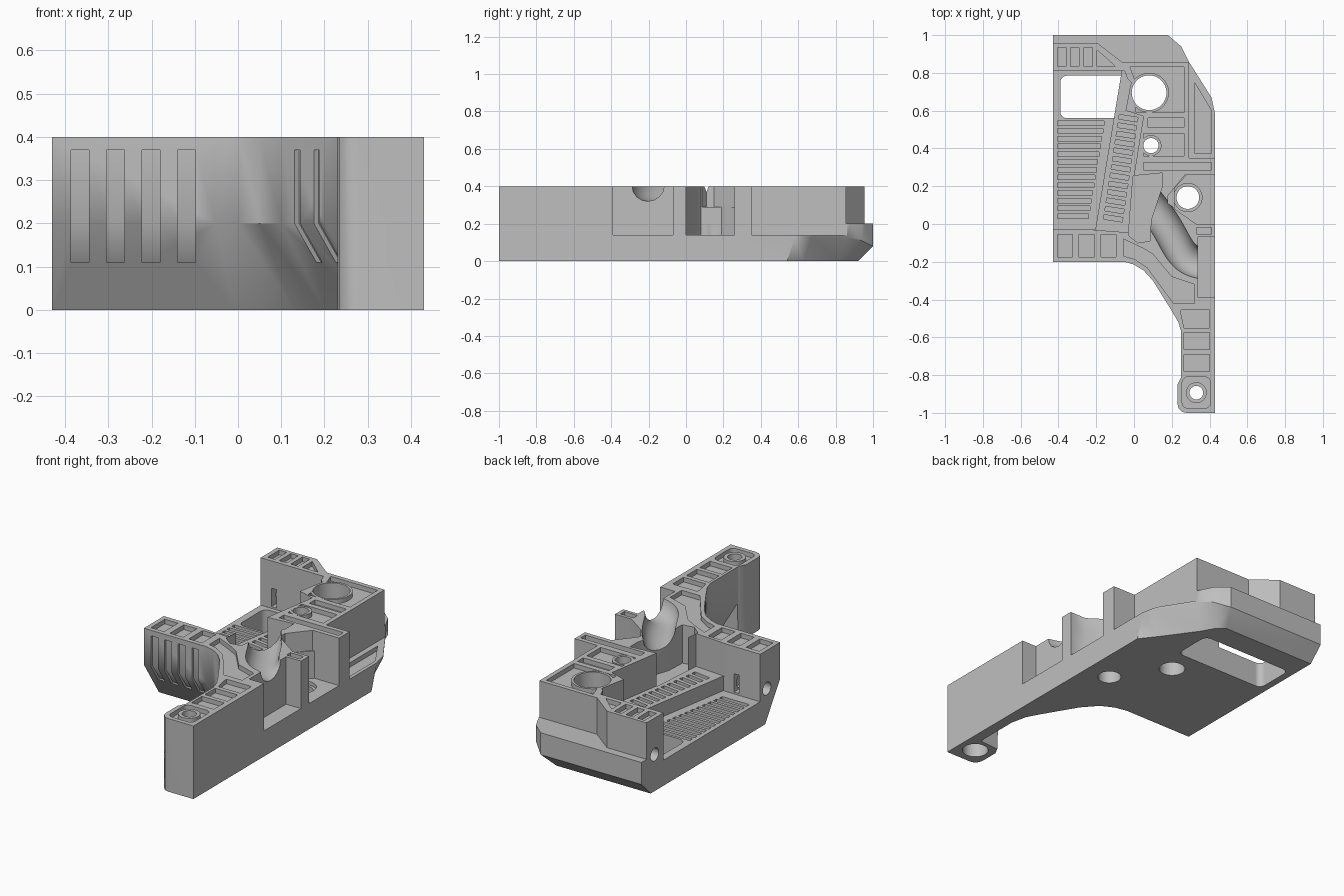
import bpy, bmesh, math
from mathutils import Matrix, Vector

cube = bpy.data.objects.get("Cube")
if cube:
    bpy.data.objects.remove(cube, do_unlink=True)

grey = bpy.data.materials.new("plain grey")
grey.use_nodes = True
grey.diffuse_color = (.52, .52, .52, 1)
grey.node_tree.nodes["Principled BSDF"].inputs["Base Color"].default_value = (.52, .52, .52, 1)


def new_object(name, bm):
    bmesh.ops.recalc_face_normals(bm, faces=bm.faces)
    mesh = bpy.data.meshes.new(name)
    bm.to_mesh(mesh)
    bm.free()
    ob = bpy.data.objects.new(name, mesh)
    bpy.context.collection.objects.link(ob)
    return ob


def prism(bm, points, low, high, matrix=None):
    """Extrude a flat outline from low to high."""
    bottom = [bm.verts.new((x, y, low)) for x, y in points]
    top = [bm.verts.new((x, y, high)) for x, y in points]
    bm.faces.new(bottom[::-1])
    bm.faces.new(top)
    count = len(points)
    for i in range(count):
        j = (i + 1) % count
        bm.faces.new((bottom[i], bottom[j], top[j], top[i]))
    if matrix:
        bmesh.ops.transform(bm, matrix=matrix, verts=bottom + top)


def rect(left, right, front, back):
    return [(left, front), (right, front), (right, back), (left, back)]


def circle(x, y, radius, sides=40):
    angles = [math.tau * i / sides for i in range(sides)]
    return [(x + radius * math.cos(a), y + radius * math.sin(a)) for a in angles]


def rounded(left, right, front, back, radius):
    corners = ((right - radius, back - radius), (left + radius, back - radius),
               (left + radius, front + radius), (right - radius, front + radius))
    return [(cx + radius * math.cos(a), cy + radius * math.sin(a))
            for q, (cx, cy) in enumerate(corners)
            for a in [math.pi / 2 * (q + step / 6) for step in range(7)]]


def combine(target, tool, operation):
    """Apply a boolean to the target and drop the helper."""
    tool.hide_render = True
    mod = target.modifiers.new(operation.lower(), "BOOLEAN")
    mod.operation = operation
    mod.solver = "EXACT"
    mod.object = tool
    bpy.context.view_layer.update()
    graph = bpy.context.evaluated_depsgraph_get()
    result = bpy.data.meshes.new_from_object(target.evaluated_get(graph))
    target.modifiers.clear()
    target.data = result
    bpy.data.objects.remove(tool, do_unlink=True)


def shape(target, outlines, low, high, operation="DIFFERENCE", matrix=None):
    bm = bmesh.new()
    for points in outlines:
        prism(bm, points, low, high, matrix)
    combine(target, new_object("helper", bm), operation)


# Housing body: top x, top y, bottom x, bottom y, height where the undercut starts
outline = [
    (-.43, 1, -.43, .92, .08), (-.43, -.2, -.43, -.07, .2), (-.05, -.2, -.01, -.07, .2),
    (0, -.215, .06, -.085, .2), (.05, -.245, .13, -.12, .2), (.1, -.3, .2, -.2, .2),
    (.2, -.46, .31, -.385, .2), (.235, -.52, .35, -.46, .2), (.25, -.57, .37, -.55, .2),
    (.25, -.8, .37, -.8, .2), (.25, -.81, .25, -.81, .2), (.23, -.85, .23, -.85, .2),
    (.23, -.95, .23, -.95, .2), (.235, -.975, .235, -.975, .2), (.255, -.995, .255, -.995, .2),
    (.28, -1, .28, -1, .2), (.43, -1, .43, -1, .2),
    (.43, .58, .43, .54, .12), (.41, .67, .36, .63, .13), (.29, .86, .23, .81, .13),
    (.25, .94, .19, .88, .11), (.18, 1, .14, .92, .08)]
bm = bmesh.new()
rings = [[bm.verts.new((p[2], p[3], 0)) for p in outline],
         [bm.verts.new((p[0], p[1], p[4])) for p in outline],
         [bm.verts.new((p[0], p[1], .4)) for p in outline]]
bm.faces.new(rings[0][::-1])
bm.faces.new(rings[2])
walls = []
for low, high in zip(rings, rings[1:]):
    for i in range(len(outline)):
        j = (i + 1) % len(outline)
        walls.append(bm.faces.new((low[i], low[j], high[j], high[i])))
bmesh.ops.triangulate(bm, faces=walls)
housing = new_object("housing", bm)

# Large steps: left floor, slanted shelf, middle bay, right recesses, back ledge
steps = [
    (.14, [(-.6, -.025), (-.205, -.03), (-.065, .81), (-.6, .81)]),
    (.22, [(-.22, -.03), (-.03, -.045), (0, .26), (.05, .57), (-.01, .59), (-.045, .6),
           (-.015, .75), (-.035, .77), (-.05, .81), (-.09, .81)]),
    (.19, [(-.03, -.06), (.02, -.1), (.085, -.09), (.09, .02), (.15, .2), (.15, .27), (-.005, .255)]),
    (.14, [(.6, 0), (.33, 0), (.215, .08), (.215, .19), (.28, .26), (.6, .26)]),
    (.29, [(.6, 0), (.33, 0), (.18, .11), (.18, .15), (.27, .26), (.6, .26)]),
    (.14, rect(.34, .6, -.39, -.07)),
    (.14, rect(.29, .6, .35, .87)),
    (.2, [(-.6, .955), (-.19, .955), (-.06, .855), (.6, .855), (.6, 1.2), (-.6, 1.2)])]
for floor, points in steps:
    shape(housing, [points], floor, .6)

# Curved round channel
curve = bpy.data.curves.new("channel_path", "CURVE")
curve.dimensions = "3D"
curve.bevel_depth = .083
curve.bevel_resolution = 6
curve.use_fill_caps = True
spline = curve.splines.new("NURBS")
path = [(.05, .15), (.11, .08), (.18, -.02), (.225, -.115), (.28, -.19), (.35, -.21), (.42, -.215)]
spline.points.add(len(path) - 1)
for point, (x, y) in zip(spline.points, path):
    point.co = (x, y, .403, 1)
spline.use_endpoint_u = True
spline.order_u = 4
tube = bpy.data.objects.new("channel_path", curve)
bpy.context.collection.objects.link(tube)
bpy.context.view_layer.update()
bm = bmesh.new()
bm.from_mesh(bpy.data.meshes.new_from_object(
    tube.evaluated_get(bpy.context.evaluated_depsgraph_get())))
bpy.data.objects.remove(tube, do_unlink=True)
bmesh.ops.remove_doubles(bm, verts=bm.verts, dist=1e-5)
combine(housing, new_object("channel_cutter", bm), "DIFFERENCE")

# Shallow pockets in the top faces
pockets = [rect(x, x + .045, .835, .935) for x in (-.405, -.335, -.265)]
pockets += [rect(x, x + .08, -.175, -.055) for x in (-.405, -.29, -.175)]
pockets += [rect(.265, .4, y, y + .09) for y in (-.665, -.78)]
pockets += [
    [(-.195, .835), (-.1, .835), (-.16, .89), (-.195, .92)],
    [(.4, -.55), (.4, -.455), (.25, -.455), (.25, -.48), (.265, -.55)],
    rounded(.255, .405, -.975, -.81, .03),
    [(-.055, -.17), (0, -.185), (.07, -.23), (.21, -.42), (.32, -.42), (.32, -.32),
     (.2, -.28), (.1, -.16), (.05, -.13), (-.055, -.08)],
    [(.01, .59), (.265, .59), (.265, .83), (-.02, .83), (.005, .76)],
    rect(.075, .265, .51, .56), rect(.05, .265, .36, .48),
    rect(.05, .41, .285, .325), rect(.33, .41, -.052, -.018)]
shape(housing, pockets, .375, .6)

# Rows of slots in the left floor and along the slanted shelf
slots = [rect(-.405, -.245 + y / 6, y, y + .024) for y in [.03 + .041 * i for i in range(13)]]
shape(housing, slots, .12, .2)
start, end = Vector((-.11, .03)), Vector((-.03, .56))
along = (end - start).normalized()
across = Vector((along.y, -along.x))
shelf = []
for i in range(13):
    mid = start.lerp(end, i / 12)
    shelf.append([tuple(mid + across * a * .05 + along * b * .012)
                  for a, b in ((-1, -1), (1, -1), (1, 1), (-1, 1))])
shape(housing, shelf, .2, .3)

# Sunken trough in the right ledge
shape(housing, [[(.32, .375), (.41, .375), (.41, .6), (.32, .75)]], .115, .2)

# Raised rings round the holes, then the holes themselves, widened underneath
shape(housing, [circle(.08, .695, .105), circle(.09, .415, .055), circle(.33, -.893, .055)],
      .35, .3995, "UNION")
shape(housing, [circle(.08, .695, .092), circle(.09, .415, .04), circle(.33, -.893, .036),
                circle(.285, .14, .06)], -.1, .6)
shape(housing, [circle(.09, .415, .067), circle(.33, -.893, .067)], -.1, .12)
shape(housing, [circle(.285, .14, .075)], .12, .2)

# Wide slot underneath, opening as a window in the left floor
shape(housing, [rounded(-.39, .17, .56, .785, .035)], -.1, .17)

# Pin holes in the left ends, with a nut slot each
sideways = Matrix(((0, 0, 1, 0), (1, 0, 0, 0), (0, 1, 0, 0), (0, 0, 0, 1)))
shape(housing, [circle(.885, .2, .035, 24), circle(-.085, .19, .035, 24)], -.6, -.25, matrix=sideways)
shape(housing, [rect(-.365, -.335, .78, .9), rect(-.3, -.27, -.12, .02)], .15, .25)

# Grip grooves down the front face and round its curve
grooves = [(-.365, -.2, 0, .042), (-.283, -.2, 0, .042), (-.201, -.2, 0, .042),
           (-.119, -.2, 0, .042), (.137, -.359, -58, .025), (.182, -.431, -58, .025)]
for x, y, turn, width in grooves:
    deep = .013
    profile = [(-.06, .37), (deep, .37), (deep, .2), (deep + .06, .11), (-.06, .11)]
    place = (Matrix.Translation((x, y, 0)) @ Matrix.Rotation(math.radians(turn), 4, "Z")
             @ sideways)
    shape(housing, [profile[::-1]], -width / 2, width / 2, matrix=place)

# Finish
housing.data.materials.clear()
housing.data.materials.append(grey)
for face in housing.data.polygons:
    face.material_index = 0
bpy.ops.object.select_all(action="DESELECT")
housing.select_set(True)
bpy.context.view_layer.objects.active = housing
bpy.ops.object.shade_smooth_by_angle(angle=math.radians(35))
weighted = housing.modifiers.new("even_shading", "WEIGHTED_NORMAL")
weighted.keep_sharp = True
